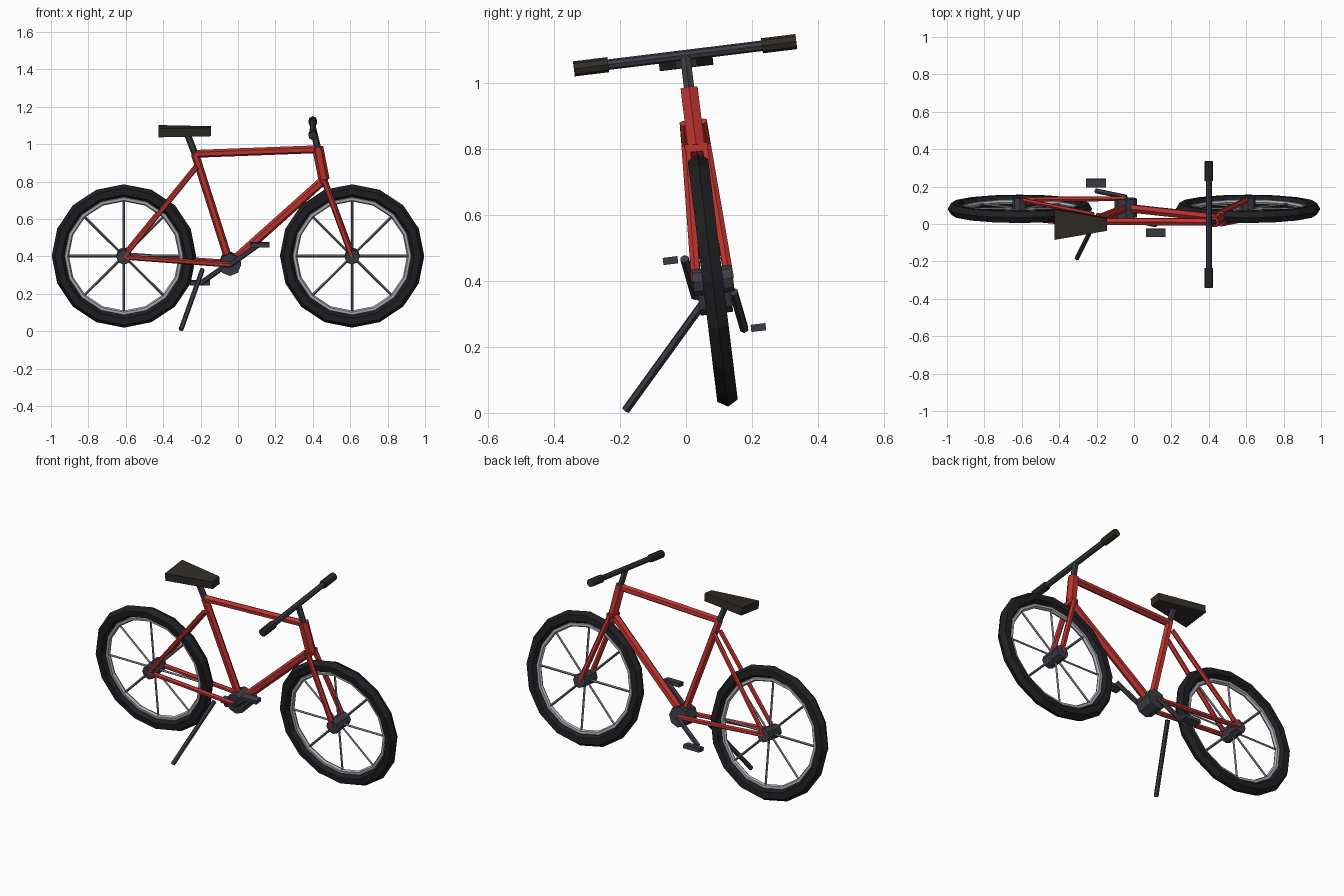
import bpy, bmesh
from math import radians, pi
from mathutils import Vector, Matrix

if "Cube" in bpy.data.objects:
    bpy.data.objects.remove(bpy.data.objects["Cube"])

# The bike is built upright, then leaned onto its kickstand
LEAN = Matrix.Translation((0, 0.128, 0.02)) @ Matrix.Rotation(radians(7), 4, 'X')


def material(name, rgb):
    m = bpy.data.materials.new(name)
    m.diffuse_color = (*rgb, 1)
    m.use_nodes = True
    m.node_tree.nodes["Principled BSDF"].inputs["Base Color"].default_value = m.diffuse_color
    return m


RED = material("red_paint", (0.52, 0.035, 0.03))
DARK = material("dark_metal", (0.045, 0.048, 0.06))
RUBBER = material("tyre_rubber", (0.014, 0.014, 0.017))
STEEL = material("rim_steel", (0.42, 0.43, 0.46))
SPOKE = material("spoke_steel", (0.16, 0.165, 0.18))
LEATHER = material("dark_leather", (0.03, 0.025, 0.02))


def finish(name, bm, mat):
    bm.transform(LEAN)
    mesh = bpy.data.meshes.new(name)
    bm.to_mesh(mesh)
    bm.free()
    mesh.materials.append(mat)
    ob = bpy.data.objects.new(name, mesh)
    bpy.context.collection.objects.link(ob)
    return ob


def tube(name, a, b, r, mat, sides=6):
    a, b = Vector(a), Vector(b)
    d = b - a
    bm = bmesh.new()
    m = Matrix.Translation((a + b) / 2) @ d.to_track_quat('Z', 'Y').to_matrix().to_4x4()
    bmesh.ops.create_cone(bm, cap_ends=True, segments=sides, radius1=r, radius2=r,
                          depth=d.length, matrix=m)
    return finish(name, bm, mat)


def box(name, centre, size, mat):
    bm = bmesh.new()
    bmesh.ops.create_cube(bm, size=1, matrix=Matrix.Translation(centre) @ Matrix.Diagonal((*size, 1)))
    return finish(name, bm, mat)


def ring(name, centre, major, minor, mat):
    bpy.ops.mesh.primitive_torus_add(major_segments=16, minor_segments=6,
                                     major_radius=major, minor_radius=minor)
    ob = bpy.context.object
    ob.name = name
    ob.data.transform(LEAN @ Matrix.Translation(centre) @ Matrix.Rotation(pi / 2, 4, 'X'))
    ob.data.materials.append(mat)


# Key points in the plane of the frame
REAR, FRONT = Vector((-0.61, 0, 0.385)), Vector((0.61, 0, 0.385))
BB = Vector((-0.043, 0, 0.343))
SEAT_TOP = Vector((-0.23, 0, 0.935))
HEAD_TOP, HEAD_LOW = Vector((0.428, 0, 0.96)), Vector((0.46, 0, 0.796))
BAR = Vector((0.40, 0, 1.073))
Y = Vector((0, 1, 0))

# Wheels
for label, c in (("rear", REAR), ("front", FRONT)):
    ring(label + "_tyre", c, 0.35, 0.036, RUBBER)
    ring(label + "_rim", c, 0.308, 0.014, STEEL)
    tube(label + "_hub", c - Y * 0.06, c + Y * 0.06, 0.04, DARK, 8)
    for i in range(4):
        v = Matrix.Rotation(i * pi / 4, 3, 'Y') @ Vector((0.305, 0, 0))
        tube(f"{label}_spoke_{i + 1}", c - v, c + v, 0.007, SPOKE, 4)

# Main frame
tube("seat_tube", BB, SEAT_TOP, 0.022, RED)
tube("top_tube", SEAT_TOP, HEAD_TOP, 0.021, RED)
tube("down_tube", HEAD_LOW, BB, 0.024, RED)
up = (HEAD_TOP - HEAD_LOW).normalized()
tube("head_tube", HEAD_LOW, HEAD_TOP + up * 0.012, 0.03, RED)
box("fork_crown", HEAD_LOW - up * 0.005, (0.04, 0.07, 0.025), RED)
tube("bottom_bracket", BB - Y * 0.05, BB + Y * 0.05, 0.06, DARK, 8)

# Paired stays, fork blades, cranks, pedals and grips
for side, s in (("right", -1), ("left", 1)):
    tube(side + "_chain_stay", REAR + Y * s * 0.05, BB + Y * s * 0.05, 0.014, RED)
    tube(side + "_seat_stay", REAR + Y * s * 0.05, (-0.22, s * 0.03, 0.868), 0.013, RED)
    tube(side + "_fork_blade", HEAD_LOW + Y * s * 0.03, FRONT + Y * s * 0.05, 0.016, RED)
    arm = Vector((0.16, 0, 0.117)) * -s
    tube(side + "_crank", BB + Y * s * 0.058, BB + arm + Y * s * 0.077, 0.014, DARK)
    box(side + "_pedal", BB + arm + Y * s * 0.12, (0.105, 0.045, 0.022), DARK)
    tube(side + "_grip", BAR + Y * s * 0.235, BAR + Y * s * 0.34, 0.023, LEATHER, 8)

# Steering
tube("stem", HEAD_TOP, BAR, 0.018, DARK)
tube("handlebar", BAR - Y * 0.335, BAR + Y * 0.335, 0.016, DARK, 8)

# Seat post and wedge seat
tube("seat_post", SEAT_TOP, (-0.272, 0, 1.045), 0.018, DARK)
bm = bmesh.new()
outline = [(-0.425, -0.082), (-0.145, -0.033), (-0.145, 0.033), (-0.425, 0.082)]
face = bm.faces.new([bm.verts.new((x, y, 1.034)) for x, y in outline])
ext = bmesh.ops.extrude_face_region(bm, geom=[face])
bmesh.ops.translate(bm, vec=(0, 0, 0.046),
                    verts=[g for g in ext["geom"] if isinstance(g, bmesh.types.BMVert)])
bmesh.ops.recalc_face_normals(bm, faces=bm.faces)
finish("seat", bm, LEATHER)

# Kickstand
tube("kickstand", (-0.19, -0.04, 0.317), (-0.305, -0.31, 0.026), 0.013, DARK)
